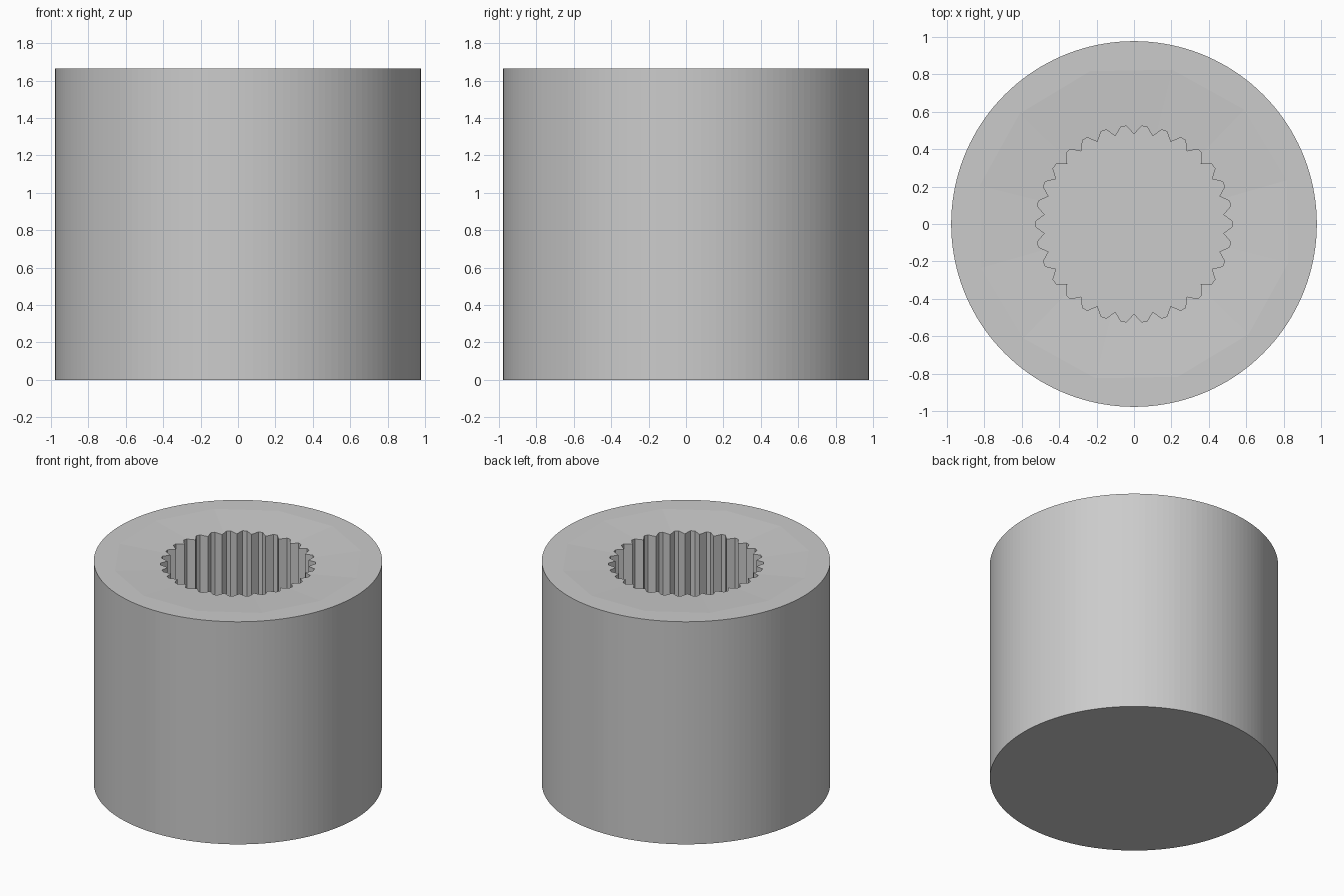
import bpy
import bmesh
from math import cos, sin, pi, radians

cube = bpy.data.objects.get("Cube")
if cube:
    bpy.data.objects.remove(cube, do_unlink=True)

HEIGHT = 1.665
TIP, ROOT = 1.0, 0.955          # knurl peak and valley radii
KNURLS, LEVELS = 76, 18         # points per ring, half rows
HOLE_R, SPLINE_R, SPLINES = 0.525, 0.48, 30
HOLE_FLOOR = 0.35

grey = bpy.data.materials.new("light_grey")
grey.use_nodes = True
colour = (0.6, 0.6, 0.6, 1)
grey.diffuse_color = colour
grey.node_tree.nodes["Principled BSDF"].inputs["Base Color"].default_value = colour


def polar(r, a, z):
    return (r * cos(a), r * sin(a), z)


def finish(bm, name):
    bmesh.ops.recalc_face_normals(bm, faces=bm.faces[:])
    mesh = bpy.data.meshes.new(name)
    bm.to_mesh(mesh)
    bm.free()
    mesh.materials.append(grey)
    obj = bpy.data.objects.new(name, mesh)
    bpy.context.scene.collection.objects.link(obj)
    return obj


def cut(target, cutter):
    cutter.hide_render = True
    mod = target.modifiers.new(cutter.name, 'BOOLEAN')
    mod.operation = 'DIFFERENCE'
    mod.solver = 'EXACT'
    mod.object = cutter
    bpy.context.view_layer.objects.active = target
    bpy.ops.object.modifier_apply(modifier=mod.name)
    bpy.data.objects.remove(cutter, do_unlink=True)


# Knurled body: rings of alternating peaks and valleys
bm = bmesh.new()
cols = KNURLS * 2
step = HEIGHT / LEVELS
rings = []
for k in range(LEVELS + 1):
    ring = []
    for c in range(cols):
        peak = (k + c) % 2 == 0 and 0 < k < LEVELS
        ring.append(bm.verts.new(polar(TIP if peak else ROOT, 2 * pi * c / cols, k * step)))
    rings.append(ring)

for k in range(LEVELS):
    for c in range(cols):
        n = (c + 1) % cols
        a, b, d, e = rings[k][c], rings[k][n], rings[k + 1][n], rings[k + 1][c]
        tris = [(a, b, e), (b, d, e)] if (k + c) % 2 == 0 else [(a, b, d), (a, d, e)]
        for t in tris:
            bm.faces.new(t)
bm.faces.new(rings[0])
bm.faces.new(rings[-1])

# Half-height points where the end chamfers trim the outer peaks
ends = [bm.edges.get((rings[lo][c], rings[lo + 1][c]))
        for lo in (0, LEVELS - 1) for c in range(0, cols, 2)]
old = set(bm.verts)
bmesh.ops.subdivide_edges(bm, edges=ends, cuts=1)
for v in bm.verts:
    if v not in old:
        grow = (TIP + ROOT) / 2 / v.co.xy.length
        v.co.x *= grow
        v.co.y *= grow
knob = finish(bm, "knurled_knob")

# Shallow faceted dish in the top face
bm = bmesh.new()
sides = 12
low, high = [], []
for i in range(sides):
    a = 2 * pi * i / sides + radians(16)
    low.append(bm.verts.new(polar(0.2, a, HEIGHT - 0.04)))
    high.append(bm.verts.new(polar(1.5, a, HEIGHT + 0.04)))
bm.faces.new(low)
bm.faces.new(high)
for i in range(sides):
    j = (i + 1) % sides
    bm.faces.new((low[i], low[j], high[j], high[i]))
cut(knob, finish(bm, "dish_cutter"))

# Blind splined shaft hole with pointed inward teeth
bm = bmesh.new()
profile = []
for i in range(SPLINES):
    mid = pi / 2 + 2 * pi * i / SPLINES
    for r, off in ((HOLE_R, -4.4), (SPLINE_R, 0), (HOLE_R, 4.4)):
        profile.append(bm.verts.new(polar(r, mid + radians(off), HOLE_FLOOR)))
floor = bm.faces.new(profile)
top = bmesh.ops.extrude_face_region(bm, geom=[floor], use_keep_orig=True)["geom"]
for v in top:
    if isinstance(v, bmesh.types.BMVert):
        v.co.z = HEIGHT + 0.3
cut(knob, finish(bm, "hole_cutter"))
